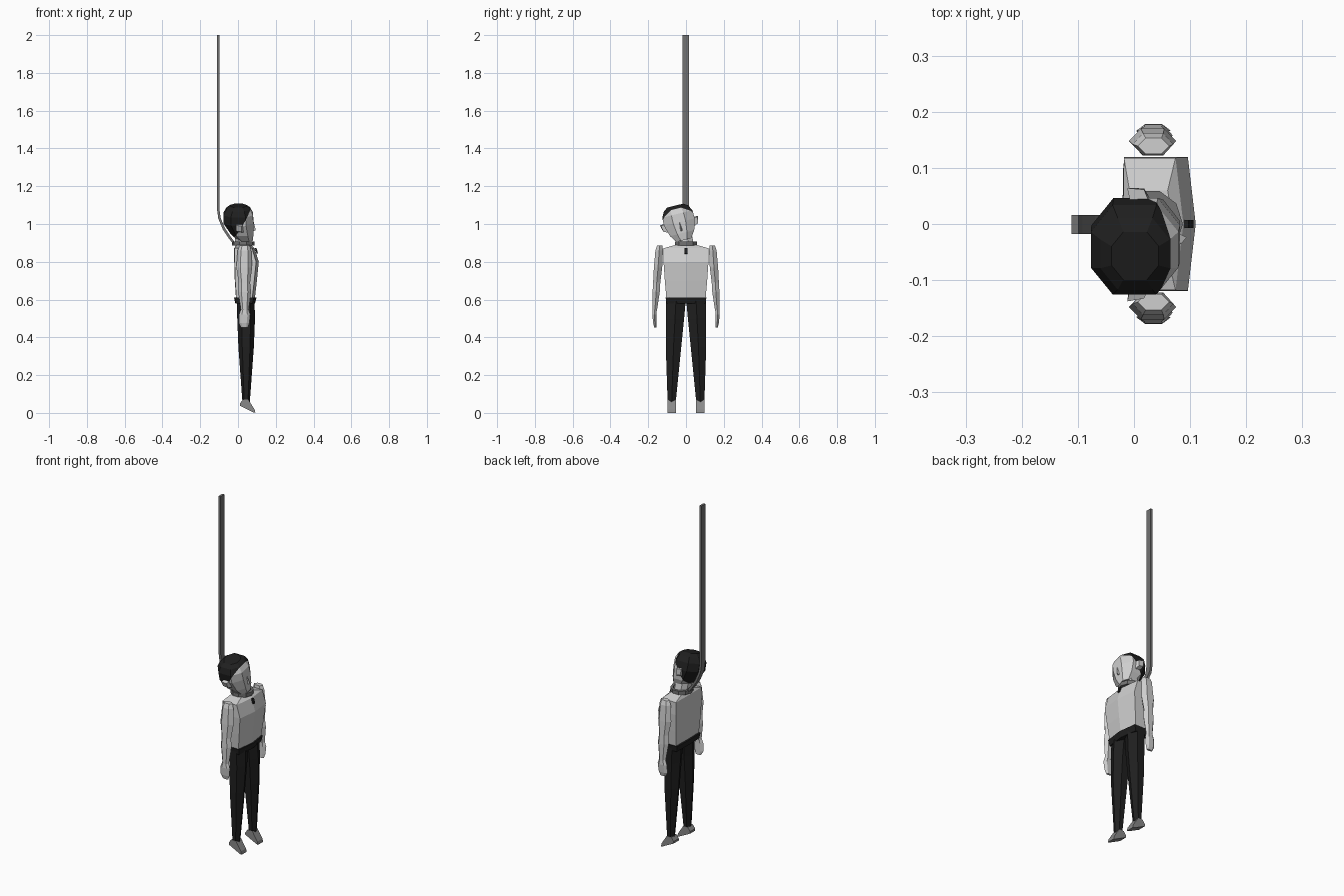
import bpy, bmesh, math
from mathutils import Matrix, Vector

if "Cube" in bpy.data.objects:
    bpy.data.objects.remove(bpy.data.objects["Cube"])


def mat(name, r, g, b):
    m = bpy.data.materials.new(name)
    m.diffuse_color = (r, g, b, 1)
    m.use_nodes = True
    m.node_tree.nodes["Principled BSDF"].inputs["Base Color"].default_value = m.diffuse_color
    return m


PALE = mat("pale grey", 0.62, 0.62, 0.62)
DARK = mat("near black", 0.014, 0.014, 0.014)
ROPE = mat("rope grey", 0.17, 0.17, 0.17)
SHOE = mat("shoe grey", 0.25, 0.25, 0.25)


def finish(name, bm, *mats):
    bmesh.ops.recalc_face_normals(bm, faces=bm.faces)
    me = bpy.data.meshes.new(name)
    bm.to_mesh(me)
    bm.free()
    for m in mats:
        me.materials.append(m)
    ob = bpy.data.objects.new(name, me)
    bpy.context.collection.objects.link(ob)
    return ob


def loft(rings, closed=False):
    """Skin a list of equal-length point rings; cap the ends unless closed."""
    bm = bmesh.new()
    vs = [[bm.verts.new(p) for p in r] for r in rings]
    n = len(vs[0])
    pairs = list(zip(vs, vs[1:])) + ([(vs[-1], vs[0])] if closed else [])
    for a, b in pairs:
        for i in range(n):
            j = (i + 1) % n
            bm.faces.new((a[i], a[j], b[j], b[i]))
    if not closed:
        bm.faces.new(vs[0])
        bm.faces.new(vs[-1])
    return bm


HEX = [(1, 0), (.5, 1), (-.5, 1), (-1, 0), (-.5, -1), (.5, -1)]
OCT = [(1, .4), (.5, 1), (-.5, 1), (-1, .4), (-1, -.4), (-.5, -1), (.5, -1), (1, -.4)]


def rings(shape, secs, side=1):
    """Sections are (z, centre x, half x, centre y, half y)."""
    return [[(xc + rx * u, side * (yc + ry * v), z) for u, v in shape]
            for z, xc, rx, yc, ry in secs]


# torso: flat back, chest ridged down the middle
def torso_ring(z, xb, xf, w, ridge=0.014):
    return [(xb, -w, z), (xf - ridge, -w, z), (xf, 0, z), (xf - ridge, w, z),
            (xb, w, z), (xb - .002, 0, z)]


finish("torso", loft([
    torso_ring(.595, -.008, .088, .103), torso_ring(.70, -.015, .100, .112),
    torso_ring(.80, -.018, .110, .119), torso_ring(.872, -.018, .088, .118),
    torso_ring(.888, -.008, .07, .06, .01)]), PALE)

# waistband
finish("waistband", loft([
    torso_ring(.578, -.012, .09, .103), torso_ring(.612, -.019, .098, .108)]), DARK)

# small dark fastening at the collar
bm = bmesh.new()
bmesh.ops.create_cube(bm, size=1, matrix=Matrix.Translation((.098, 0, .858))
                      @ Matrix.Rotation(math.radians(-17), 4, 'Y')
                      @ Matrix.Diagonal((.008, .014, .03, 1)))
finish("collar_fastening", bm, DARK)

LEG = [(.60, .040, .047, .053, .052), (.50, .043, .047, .058, .048),
       (.35, .043, .041, .066, .041), (.05, .043, .019, .076, .021)]
ARM = [(.885, .035, .028, .139, .014), (.86, .034, .036, .142, .020),
       (.77, .033, .042, .148, .022), (.69, .034, .030, .155, .019),
       (.64, .035, .034, .158, .019), (.54, .036, .020, .165, .011)]
HAND = [(.555, .036, .018, .165, .010), (.52, .035, .030, .167, .011),
        (.475, .032, .028, .165, .009), (.452, .034, .018, .162, .006)]
FOOT = [(.01, .05), (.025, .07), (.055, .07), (.088, .018), (.092, .0),
        (.08, .003), (.01, .038)]

# limbs on both sides
for side, tag in ((1, "left"), (-1, "right")):
    finish(tag + "_leg", loft(rings(HEX, LEG, side)), DARK)
    finish(tag + "_arm", loft(rings(HEX, ARM, side)), PALE)
    finish(tag + "_hand", loft(rings(HEX, HAND, side)), PALE)
    finish(tag + "_shoe", loft([[(x, side * y, z) for x, z in FOOT]
                                for y in (.052, .099)]), SHOE)

# neck
finish("neck", loft(rings(OCT, [(.87, .03, .042, 0, .045),
                                (.95, .022, .04, -.015, .045)])), PALE)

# head, leaning to one side
LEAN = Matrix.Translation((0, -.035, 1.01)) @ Matrix.Rotation(math.radians(14), 4, 'X')
bm = loft(rings(OCT, [(-.098, .040, .038, 0, .040), (-.06, .022, .060, 0, .066),
                      (0, .003, .079, 0, .084), (.045, .001, .078, 0, .082),
                      (.075, .002, .062, 0, .066), (.09, .002, .042, 0, .044)]))
# hairline cut: everything above and behind a slanted plane is hair
co, no = Vector((.03, 0, .012)), Vector((-.86, 0, .5))
bmesh.ops.bisect_plane(bm, geom=bm.verts[:] + bm.edges[:] + bm.faces[:],
                       plane_co=co, plane_no=no)
for f in bm.faces:
    f.material_index = int((f.calc_center_median() - co).dot(no) > 0)
finish("head", bm, PALE, DARK).matrix_world = LEAN

# nose
bm = loft([[(.07, -.012, -.05), (.07, .012, -.05), (.094, 0, -.045)],
           [(.07, -.005, .0), (.07, .005, .0), (.084, 0, .0)]])
finish("nose", bm, PALE).matrix_world = LEAN

# ears
for s, tag in ((1, "left"), (-1, "right")):
    bm = loft([[(.03, s * .07, -.04), (.03, s * .07, .008), (-.005, s * .07, .01),
                (-.005, s * .07, -.035)],
               [(.018, s * .094, -.03), (.018, s * .1, .003), (-.012, s * .104, .008),
                (-.01, s * .096, -.025)]])
    finish(tag + "_ear", bm, PALE).matrix_world = LEAN

# rope loop round the neck
loop = []
for i in range(10):
    a = math.tau * i / 10
    c, s = math.cos(a), math.sin(a)
    loop.append([(.027 + c * (r + .012), s * (r + .014), z)
                 for r, z in ((.034, .886), (.048, .886), (.048, .908), (.034, .908))])
finish("neck_loop", loft(loop, closed=True), ROPE)

# hanging rope: flat strap that bends in towards the loop
PATH = [(-.105, 2), (-.105, 1.08), (-.098, 1.03), (-.075, .975), (-.045, .93), (-.02, .897)]
strap = []
for i, (x, z) in enumerate(PATH):
    a, b = PATH[max(i - 1, 0)], PATH[min(i + 1, len(PATH) - 1)]
    t = Vector((b[0] - a[0], b[1] - a[1])).normalized() * .0065
    strap.append([(x - t.y * k, y, z + t.x * k)
                  for k, y in ((1, -.018), (1, .016), (-1, .016), (-1, -.018))])
finish("rope", loft(strap), ROPE)
